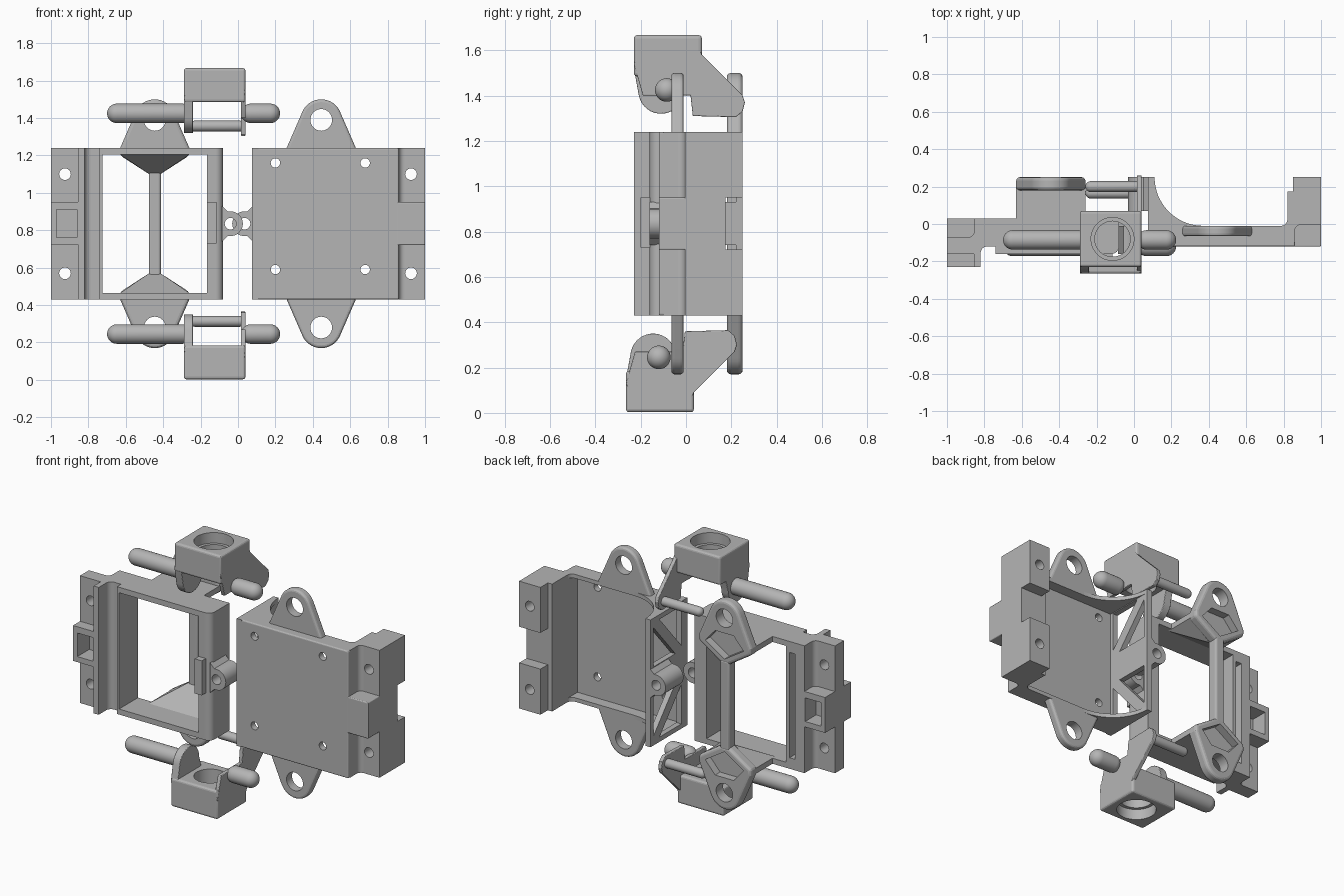
import bpy, bmesh, math
from mathutils import Vector, Matrix

if "Cube" in bpy.data.objects:
    bpy.data.objects.remove(bpy.data.objects["Cube"])

GREY = (0.46, 0.46, 0.46, 1)
mat = bpy.data.materials.new("plain grey")
mat.use_nodes = True
mat.diffuse_color = GREY
next(n for n in mat.node_tree.nodes if n.type == 'BSDF_PRINCIPLED').inputs["Base Color"].default_value = GREY

MID = 0.835          # mirror height of the whole assembly
parts = []


def to_object(name, bm):
    bmesh.ops.recalc_face_normals(bm, faces=bm.faces)
    me = bpy.data.meshes.new(name)
    bm.to_mesh(me)
    bm.free()
    ob = bpy.data.objects.new(name, me)
    bpy.context.collection.objects.link(ob)
    return ob


def finish(name, bm, bevel=0, cutters=()):
    """Turn a bmesh into an object, round its edges and subtract the cutters."""
    ob = to_object(name, bm)
    if bevel:
        mod = ob.modifiers.new("round", 'BEVEL')
        mod.width, mod.segments, mod.limit_method = bevel, 3, 'ANGLE'
        mod.angle_limit = math.radians(40)
    tools = [to_object("cutter", c) for c in cutters]
    for t in tools:
        t.hide_render = True
        mod = ob.modifiers.new("cut", 'BOOLEAN')
        mod.operation, mod.solver, mod.object = 'DIFFERENCE', 'EXACT', t
    deps = bpy.context.evaluated_depsgraph_get()
    deps.update()
    ob.data = bpy.data.meshes.new_from_object(ob.evaluated_get(deps))
    ob.modifiers.clear()
    for t in tools:
        bpy.data.objects.remove(t)
    ob.data.materials.clear()
    ob.data.materials.append(mat)
    parts.append(ob)


def prism(axis, pts, a, b):
    """Extrude a 2D outline along an axis from a to b."""
    place = {'x': lambda u, v, w: (w, u, v), 'y': lambda u, v, w: (u, w, v),
             'z': lambda u, v, w: (u, v, w)}[axis]
    bm = bmesh.new()
    face = bm.faces.new([bm.verts.new(place(u, v, a)) for u, v in pts])
    ext = bmesh.ops.extrude_face_region(bm, geom=[face])
    shift = Vector(place(0, 0, b - a))
    bmesh.ops.translate(bm, vec=shift, verts=[g for g in ext["geom"] if isinstance(g, bmesh.types.BMVert)])
    return bm


def box(x0, x1, y0, y1, z0, z1):
    return prism('z', [(x0, y0), (x1, y0), (x1, y1), (x0, y1)], z0, z1)


def arc(cu, cv, r, start, end, n=16):
    angles = [math.radians(start + (end - start) * i / n) for i in range(n + 1)]
    return [(cu + r * math.cos(t), cv + r * math.sin(t)) for t in angles]


def rod(axis, cu, cv, r, a, b):
    return prism(axis, arc(cu, cv, r, 0, 348.75, 31), a, b)


def fillet(name, x, y, sx, sy, r, z0=.43, z1=1.24):
    """Concave vertical fillet in the corner (x, y), opening towards (sx, sy)."""
    curve = [(x + sx * (r - u), y + sy * (r - v)) for u, v in arc(0, 0, r, 0, 90, 8)]
    finish(name, prism('z', [(x, y)] + curve, z0, z1))


def hull(points):
    bm = bmesh.new()
    for p in points:
        bm.verts.new(p)
    bmesh.ops.convex_hull(bm, input=bm.verts)
    return bm


def capsule(x0, x1, y, z, r):
    """Round-ended pin along x."""
    bm = bmesh.new()
    for x in (x0 + r, x1 - r):
        bmesh.ops.create_uvsphere(bm, u_segments=32, v_segments=16, radius=r,
                                  matrix=Matrix.Translation((x, y, z)) @ Matrix.Rotation(math.pi / 2, 4, 'Y'))
    pts = [v.co.copy() for v in bm.verts]
    bm.free()
    return hull(pts)


def flip(s, z):
    return z if s > 0 else 2 * MID - z


def span(s, a, b):
    return sorted((flip(s, a), flip(s, b)))


def outline(s, pts):
    return [(u, flip(s, z)) for u, z in pts]


# Tray: thin floor plate with screw holes, thick end wall
finish("tray_plate", box(.075, .86, -.12, -.08, .43, 1.24), .008,
       [rod('y', x, z, .025, -.3, .3) for x in (.2, .68) for z in (.59, 1.16)])
screw_holes = lambda x: [rod('y', x, flip(s, 1.1), .031, -.4, .4) for s in (1, -1)]
finish("tray_end_wall", box(.82, 1, -.005, .175, .43, 1.24), 0, screw_holes(.925))
finish("tray_end_front_block", box(.85, 1, -.12, .01, .72, .95), .006)
finish("tray_end_wall_foot", box(.82, .86, -.1, .03, .43, 1.24))

# Tray: pierced side wall with a diagonal brace in each half
braces = []
for s in (1, -1):
    braces += [prism('x', outline(s, tri), 0, .2) for tri in
               ([(-.06, 1.21), (-.06, .96), (.16, 1.21)], [(.22, .93), (.22, 1.18), (0, .93)])]
finish("tray_lattice_wall", box(.075, .11, -.12, .25, .43, 1.24), 0, braces)

for s, label in ((1, "upper"), (-1, "lower")):
    # Tray: rims, end blocks, curved gussets and hanging tabs
    ends, rim = span(s, .95, 1.24), span(s, 1.215, 1.24)
    finish(label + "_tray_rim", box(.08, .85, -.11, -.01, *rim))
    fillet(label + "_tray_rim_fillet", .82, -.01, -1, 1, .035, *rim)
    finish(label + "_tray_end_block", box(.85, 1, .17, .25, *ends), 0, screw_holes(.925))
    fillet(label + "_tray_recess_fillet", .86, -.005, 1, -1, .03, *ends)
    finish(label + "_tray_gusset",
           prism('z', [(.08, .25)] + arc(.37, .25, .26, 180, 270) + [(.37, -.05), (.08, -.05)], *rim))
    tab = [(.63, 1.22), (.63, 1.24)] + arc(.445, 1.39, .11, 20, 160) + [(.26, 1.24), (.26, 1.22)]
    hole = lambda x: rod('y', x, flip(s, 1.39), .058, -.4, .4)
    finish(label + "_tray_tab", prism('y', outline(s, tab), -.065, -.01), .015, [hole(.445)])

    # Frame: rear tabs with a shallow pocket, joined to the frame by a sloped wedge
    cx = -.445
    tab = arc(cx, 1.39, .11, 20, 160) + [(cx + d, z) for d, z in (
        (-.185, 1.24), (-.185, 1.2), (-.03, 1.1), (.03, 1.1), (.185, 1.2), (.185, 1.24))]
    pocket = [(cx + d, z) for d, z in ((-.065, 1.295), (.065, 1.295), (.135, 1.215), (0, 1.13), (-.135, 1.215))]
    cut = lambda: prism('y', outline(s, pocket), .2, .3)
    finish(label + "_frame_tab", prism('y', outline(s, tab), .18, .25), .018, [hole(cx), cut()])
    wedge = [(cx + d, y, flip(s, z)) for k in (-1, 1) for d, y, z in (
        (.185 * k, .0, 1.205), (.185 * k, .0, 1.24), (.185 * k, .195, 1.24),
        (.185 * k, .195, 1.205), (.03 * k, .19, 1.1))]
    finish(label + "_frame_wedge", hull(wedge))

    # Frame: screw flange set forward of the back face
    flange = span(s, .94, 1.24)
    finish(label + "_frame_flange", box(-1, -.85, -.16, -.07, *flange), 0, screw_holes(-.925))
    fillet(label + "_frame_flange_fillet", -.855, -.07, -1, 1, .03, *flange)

    # Clamp: bored block, two legs and their pins
    dy = 0 if s > 0 else -.035
    z0, z1 = span(s, 1.485, 1.667)
    finish(label + "_clamp_block", box(-.29, .04, -.23 + dy, .07 + dy, z0, z1), .014,
           [rod('z', -.115, -.08 + dy, .115, *span(s, 1.6, 1.8)),
            rod('z', -.115, -.08 + dy, .095, z0 - .1, z1 + .1)])
    arm = [(-.23, 1.54), (-.2, 1.6), (.06, 1.6), (.07, 1.58), (.25, 1.4), (.26, 1.37), (.25, 1.33),
           (.22, 1.305), (.03, 1.31), (.02, 1.4), (-.19, 1.4)]
    finish(label + "_clamp_arm", prism('x', outline(s, [(y + dy, z) for y, z in arm]), .015, .04), .004)
    lug = [(-.23, 1.52), (.02, 1.52)] + arc(-.11, 1.42, .1, 0, -170)
    finish(label + "_clamp_lug", prism('x', outline(s, [(y + dy, z) for y, z in lug]), -.29, -.24), .004)
    zp = flip(s, 1.425)
    finish(label + "_long_pin", capsule(-.7, -.245, -.085 + dy, zp, .052))
    finish(label + "_short_pin", capsule(.016, .225, -.085 + dy, zp, .052))
    finish(label + "_latch_pin", capsule(-.26, .038, .2 + dy, flip(s, 1.357), .029))

# Frame: open rectangle with a raised, rounded front and a slot in the thick side
opening = lambda: box(-.725, -.165, -.3, .3, .465, 1.205)
finish("frame_body", box(-.85, -.08, -.12, .03, .43, 1.24), 0,
       [opening(), box(-.79, -.75, -.05, .1, .5, 1.17)])
finish("frame_front", prism('z', [(-.74, -.1), (-.74, -.16)] + arc(-.12, -.12, .04, -90, 0, 8) + [(-.08, -.1)],
                            .43, 1.24), 0, [opening()])
finish("frame_ridge", box(-.855, -.82, -.23, .03, .43, 1.24))
fillet("frame_ridge_fillet", -.82, -.12, 1, -1, .035)
finish("frame_latch_box", box(-1, -.85, -.23, .03, .725, .95), 0,
       [box(-.97, -.86, -.3, -.11, .76, .91), box(-.97, -.86, -.08, .1, .76, .91)])
finish("frame_catch", box(-.165, -.115, -.2, -.1, .73, .95))
finish("frame_back_bar", box(-.477, -.413, .18, .25, .55, 1.12), .012)


# Hinge lugs, one on each half
def hinge(name, cx, wall, side, y0, y1):
    ends = arc(cx, MID, .066, 90, 270 if side > 0 else -90)
    pts = ends + [(wall - .03 * side, MID - .066), (wall, MID - .095),
                  (wall, MID + .095), (wall - .03 * side, MID + .066)]
    finish(name, prism('y', pts, y0, y1), 0, [rod('y', cx, MID, .031, -.4, .4)])


hinge("tray_hinge_lug", .035, .08, 1, .07, .25)
hinge("frame_hinge_lug", -.04, -.085, -1, -.16, -.01)

# Smooth round surfaces while keeping edges crisp
bpy.ops.object.select_all(action='DESELECT')
for ob in parts:
    ob.select_set(True)
bpy.context.view_layer.objects.active = parts[0]
bpy.ops.object.shade_smooth_by_angle(angle=math.radians(14))
